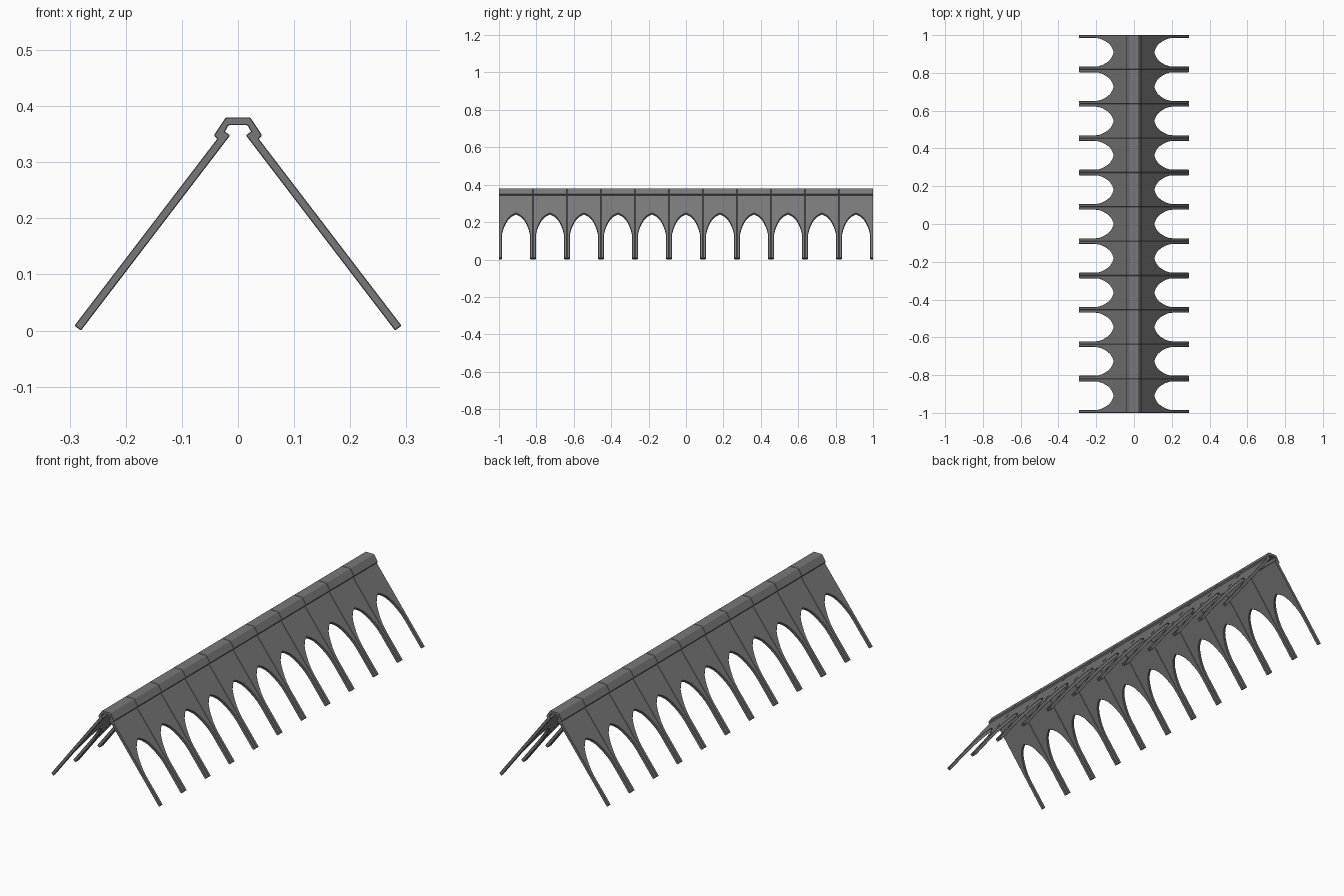
import bpy
import bmesh
from mathutils import Vector

cube = bpy.data.objects.get("Cube")
if cube:
    bpy.data.objects.remove(cube)

BAYS = 11
BAY = 2 / BAYS
THICK = 0.0145

grey = bpy.data.materials.new("dark grey")
grey.use_nodes = True
grey.diffuse_color = (0.19, 0.19, 0.19, 1)
grey.node_tree.nodes["Principled BSDF"].inputs["Base Color"].default_value = (0.19, 0.19, 0.19, 1)


def prism(name, outline, offset):
    """Solid made by sweeping a closed outline along an offset."""
    bm = bmesh.new()
    face = bm.faces.new([bm.verts.new(p) for p in outline])
    swept = bmesh.ops.extrude_face_region(bm, geom=[face])
    moved = [v for v in swept["geom"] if isinstance(v, bmesh.types.BMVert)]
    bmesh.ops.translate(bm, verts=moved, vec=offset)
    bmesh.ops.recalc_face_normals(bm, faces=bm.faces)
    mesh = bpy.data.meshes.new(name)
    bm.to_mesh(mesh)
    bm.free()
    mesh.materials.append(grey)
    return mesh


def place(name, mesh, y):
    obj = bpy.data.objects.new(name, mesh)
    obj.location.y = y
    bpy.context.collection.objects.link(obj)
    bevel = obj.modifiers.new("worn edges", "BEVEL")
    bevel.width = 0.0015
    bevel.segments = 1
    bevel.limit_method = "ANGLE"
    bevel.angle_limit = 0.6


# Pointed arch: half width against distance up the slope
arch = [(0.076, 0), (0.076, 0.14), (0.074, 0.17), (0.068, 0.2), (0.059, 0.228),
        (0.049, 0.252), (0.038, 0.271), (0.022, 0.288), (0, 0.302)]
half = BAY / 2
panel = [(-half, 0)] + [(-w, s) for w, s in arch]
panel += [(w, s) for w, s in reversed(arch[:-1])]
panel += [(half, 0), (half, 0.438), (-half, 0.438)]

# Sloping panel with two legs, one mesh for each side
foot = Vector((0.28, 0, 0))
slope = (Vector((0.014, 0, 0.348)) - foot).normalized()
outward = Vector((slope.z, 0, -slope.x)) * THICK


def side_mesh(name, side):
    flip = Vector((side, 1, 1))
    points = [(foot + slope * s + Vector((0, y, 0))) * flip for y, s in panel]
    return prism(name, points, outward * flip)


# Hollow ridge cap section
cap_half = [(0.022, 0.38), (0.043, 0.348), (0.034, 0.338), (0.023, 0.355), (0.017, 0.366)]
cap = cap_half + [(-x, z) for x, z in reversed(cap_half)]
cap_mesh = prism("ridge_cap", [(x, -half, z) for x, z in cap], Vector((0, BAY, 0)))

left_mesh = side_mesh("left_panel", 1)
right_mesh = side_mesh("right_panel", -1)

# Repeat the bay along the ridge
for i in range(BAYS):
    y = -1 + (i + 0.5) * BAY
    place(f"ridge_cap_{i + 1}", cap_mesh, y)
    place(f"left_arched_panel_{i + 1}", left_mesh, y)
    place(f"right_arched_panel_{i + 1}", right_mesh, y)
